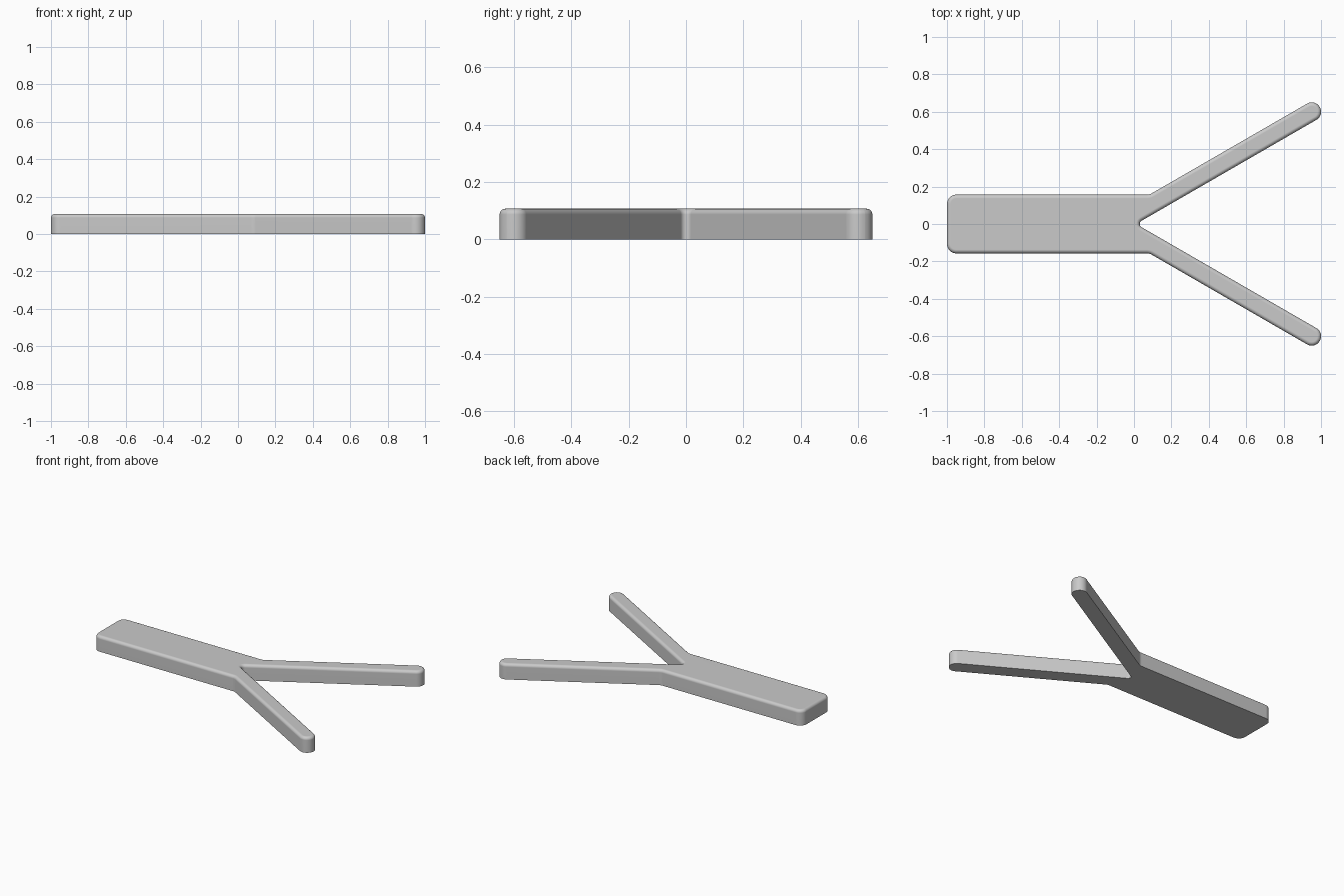
import bpy, bmesh, math
from mathutils import Vector

cube = bpy.data.objects.get("Cube")
if cube:
    bpy.data.objects.remove(cube)

HEIGHT = 0.107
HALF_BODY = 0.157
TIP_R = 0.05
EDGE_R = 0.02
STEPS = 8
RIM_STEPS = 5


def rounded(corners):
    """Counter-clockwise outline of (point, outward normal), corners made arcs."""
    out = []
    for i, (p, r) in enumerate(corners):
        a = (corners[i - 1][0] - p).normalized()
        b = (corners[(i + 1) % len(corners)][0] - p).normalized()
        half = a.angle(b) / 2
        centre = p + (a + b).normalized() * r / math.sin(half)
        start = p + a * r / math.tan(half) - centre
        end = p + b * r / math.tan(half) - centre
        sweep = math.atan2(start.cross(end), start.dot(end))
        for k in range(STEPS + 1):
            t = sweep * k / STEPS
            c, s = math.cos(t), math.sin(t)
            radial = Vector((c * start.x - s * start.y, s * start.x + c * start.y))
            out.append((centre + radial, radial.normalized() * math.copysign(1, sweep)))
    return out


# Sharp corners of the +y half, from the crotch round to the butt end
along = Vector((math.cos(math.radians(30)), math.sin(math.radians(30))))
side = Vector((-along.y, along.x))
tip = Vector((1 - TIP_R, 0.65 - TIP_R))
tip_end = tip + along * TIP_R
inner = tip - side * TIP_R
outer = tip + side * TIP_R
crotch = Vector((inner.x - inner.y * along.x / along.y, 0))
shoulder = outer - along * (outer.y - HALF_BODY) / along.y
tip_round = TIP_R * 0.98
upper = [
    (tip_end - side * TIP_R, tip_round),
    (tip_end + side * TIP_R, tip_round),
    (shoulder, 0.05),
    (Vector((-1, HALF_BODY)), 0.05),
]
lower = [(Vector((p.x, -p.y)), r) for p, r in reversed(upper)]
outline = rounded([(crotch, 0.02)] + upper + lower)

# Stack of rings: straight wall, then a quarter-round upper rim
levels = [(0, 0)]
for k in range(RIM_STEPS + 1):
    t = math.pi / 2 * k / RIM_STEPS
    levels.append((EDGE_R * (1 - math.cos(t)), HEIGHT - EDGE_R * (1 - math.sin(t))))

bm = bmesh.new()
rings = [[bm.verts.new((*(p - n * inset), z)) for p, n in outline]
         for inset, z in levels]
count = len(outline)
for low, high in zip(rings, rings[1:]):
    for i in range(count):
        j = (i + 1) % count
        bm.faces.new((low[i], low[j], high[j], high[i]))
bm.faces.new(rings[-1])
bm.faces.new(reversed(rings[0]))
mesh = bpy.data.meshes.new("forked_bar")
bm.to_mesh(mesh)
bm.free()

bar = bpy.data.objects.new("forked_bar", mesh)
bpy.context.collection.objects.link(bar)

# Plain grey material
grey = bpy.data.materials.new("plain_grey")
grey.use_nodes = True
colour = (0.59, 0.59, 0.59, 1)
grey.diffuse_color = colour
grey.node_tree.nodes["Principled BSDF"].inputs["Base Color"].default_value = colour
mesh.materials.append(grey)

# Smooth rounded edges, flat large faces
bpy.ops.object.select_all(action='DESELECT')
bar.select_set(True)
bpy.context.view_layer.objects.active = bar
bpy.ops.object.shade_smooth_by_angle(angle=math.radians(35))
weighted = bar.modifiers.new("flat_faces", 'WEIGHTED_NORMAL')
weighted.keep_sharp = True
